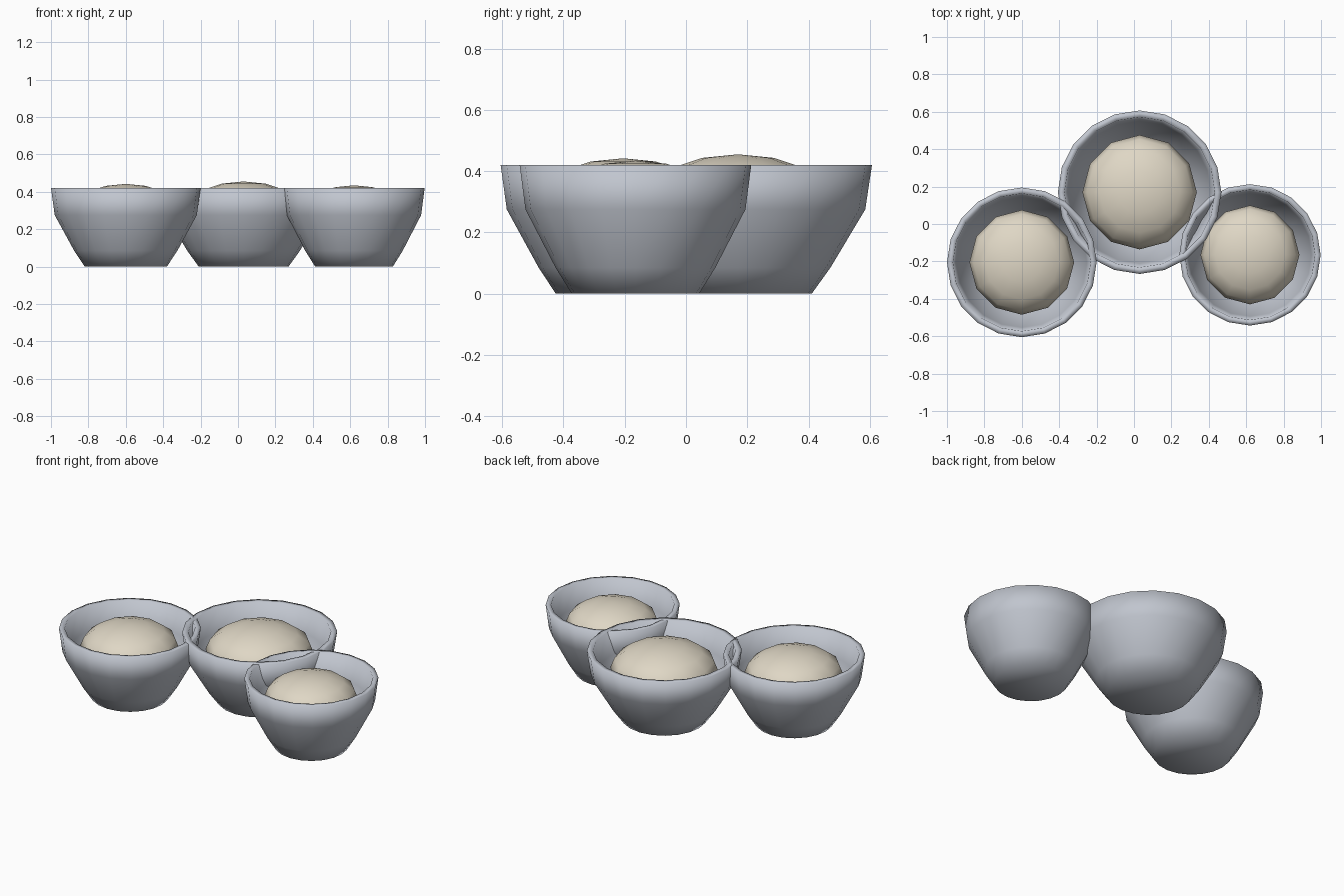
import bpy
import bmesh
from math import cos, sin, tau
from mathutils import Matrix

default = bpy.data.objects.get("Cube")
if default:
    bpy.data.objects.remove(default, do_unlink=True)


def make_material(name, colour):
    mat = bpy.data.materials.new(name)
    mat.use_nodes = True
    mat.diffuse_color = colour
    mat.node_tree.nodes["Principled BSDF"].inputs["Base Color"].default_value = colour
    return mat


GREY = make_material("grey ceramic", (0.53, 0.56, 0.62, 1))
CREAM = make_material("cream dough", (0.74, 0.68, 0.56, 1))

# Bowl cross-section: radius as a share of the rim radius, then height
PROFILE = [(0.55, 0), (0.69, 0.085), (0.95, 0.275), (1, 0.42),
           (0.92, 0.42), (0.87, 0.28), (0.62, 0.1), (0.45, 0.05)]


def finish(name, bm, mat, location):
    bmesh.ops.recalc_face_normals(bm, faces=bm.faces)
    for face in bm.faces:
        face.smooth = True
    mesh = bpy.data.meshes.new(name)
    bm.to_mesh(mesh)
    bm.free()
    mesh.materials.append(mat)
    obj = bpy.data.objects.new(name, mesh)
    obj.location = location
    bpy.context.collection.objects.link(obj)


def add_bowl(name, x, y, radius, sides=20):
    # Lathe the profile, then close the foot and the inner floor
    bm = bmesh.new()
    rings = [[bm.verts.new((radius * r * cos(tau * i / sides),
                            radius * r * sin(tau * i / sides), z))
              for i in range(sides)] for r, z in PROFILE]
    for low, high in zip(rings, rings[1:]):
        for i in range(sides):
            j = (i + 1) % sides
            bm.faces.new((low[i], low[j], high[j], high[i]))
    bm.faces.new(rings[0])
    bm.faces.new(rings[-1])
    finish(name, bm, GREY, (x, y, 0))


def add_filling(name, x, y, radius):
    # Flattened ball resting in the bowl
    bm = bmesh.new()
    bmesh.ops.create_uvsphere(bm, u_segments=12, v_segments=8, radius=radius,
                              matrix=Matrix.Diagonal((1, 1, 0.5, 1)))
    finish(name, bm, CREAM, (x, y, 0.302))


for side, x, y, radius in (("right", -0.6, -0.205, 0.4),
                           ("middle", 0.03, 0.17, 0.437),
                           ("left", 0.62, -0.165, 0.378)):
    add_bowl(side + "_bowl", x, y, radius)
    add_filling(side + "_filling", x, y, radius * 0.7)
